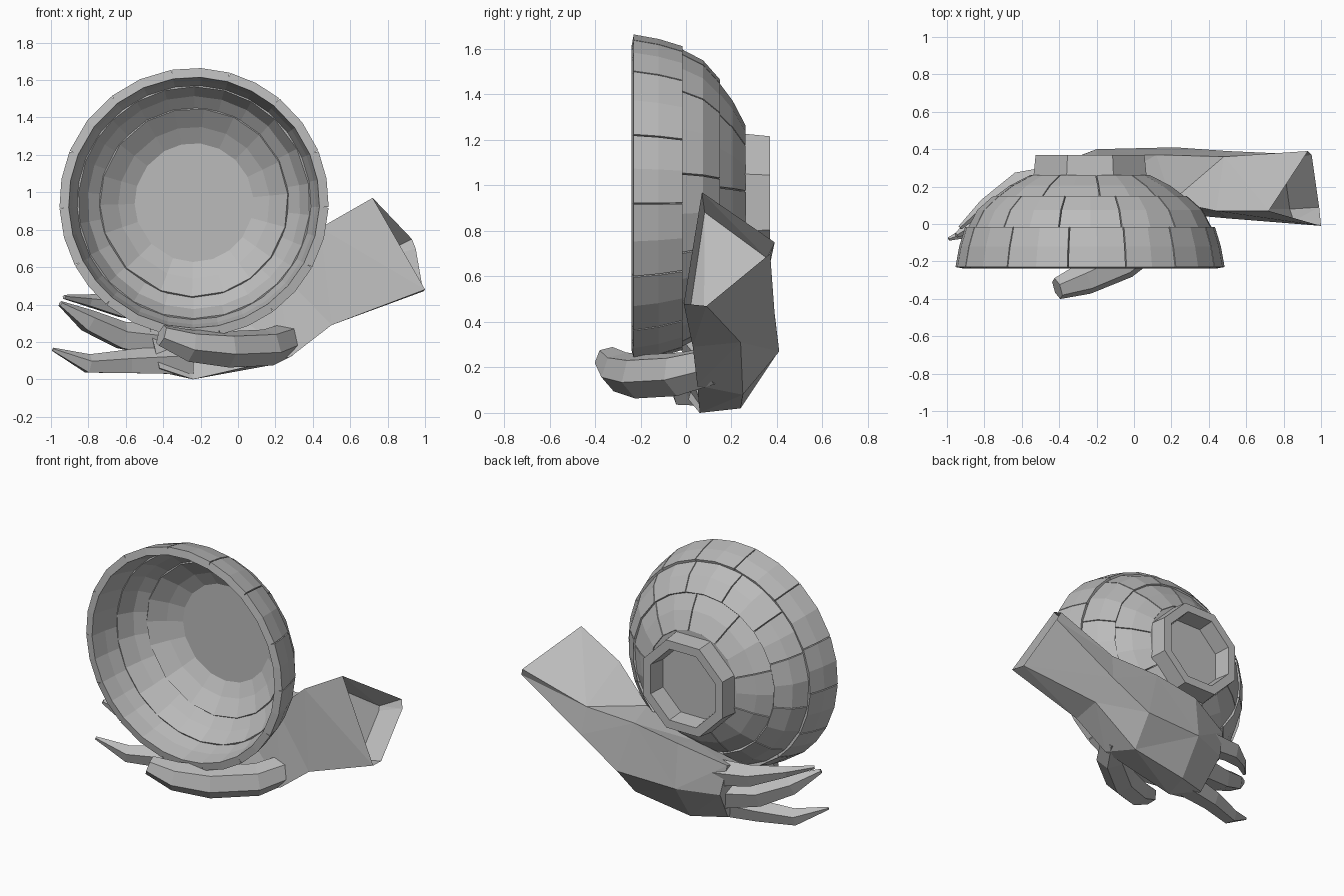
import bpy, bmesh, random
from math import sin, cos, pi
from mathutils import Vector

random.seed(4)
if "Cube" in bpy.data.objects:
    bpy.data.objects.remove(bpy.data.objects["Cube"])

stone = bpy.data.materials.new("stone_grey")
stone.use_nodes = True
GREY = (0.5, 0.5, 0.5, 1)
stone.diffuse_color = GREY
stone.node_tree.nodes["Principled BSDF"].inputs["Base Color"].default_value = GREY

CENTRE = Vector((-0.235, 0, 0.945))


def finish(name, bm, thickness=0):
    if not thickness:
        bmesh.ops.recalc_face_normals(bm, faces=bm.faces)
    mesh = bpy.data.meshes.new(name)
    bm.to_mesh(mesh)
    bm.free()
    mesh.materials.append(stone)
    obj = bpy.data.objects.new(name, mesh)
    bpy.context.collection.objects.link(obj)
    if thickness:
        mod = obj.modifiers.new("thickness", "SOLIDIFY")
        mod.thickness = thickness
        mod.offset = -1
    return obj


def polar(r, y, angle):
    return CENTRE + Vector((r * cos(angle), y, r * sin(angle)))


def panel_band(name, profile, panels, shift, wall, gap=0.003):
    """A ring of separate curved slabs following a (radius, depth) profile."""
    bm = bmesh.new()
    step = 2 * pi / panels
    starts = [(i + shift + random.uniform(-0.15, 0.15)) * step for i in range(panels)]
    starts.append(starts[0] + 2 * pi)
    for a, b in zip(starts, starts[1:]):
        rows = []
        for r, y in profile:
            cut = gap / r
            rows.append([bm.verts.new(polar(r, y, a + cut + (b - a - 2 * cut) * k / 2))
                         for k in range(3)])
        for low, high in zip(rows, rows[1:]):
            for k in range(2):
                bm.faces.new((low[k], high[k], high[k + 1], low[k + 1]))
    return finish(name, bm, wall)


# Hollow bowl, opening forward, from staggered slabs that tuck under each other
panel_band("bowl_rim", [(0.72, -0.23), (0.70, -0.12), (0.668, -0.015)], 14, 0.0, 0.05)
panel_band("bowl_side", [(0.66, -0.03), (0.605, 0.075), (0.52, 0.15)], 12, 0.4, 0.045)
panel_band("bowl_shoulder", [(0.53, 0.13), (0.43, 0.205), (0.32, 0.262)], 9, 0.1, 0.045)

# Flat closed floor of the bowl
bm = bmesh.new()
sides = 18
bmesh.ops.create_cone(bm, cap_ends=True, segments=sides, radius1=0.36, radius2=0.32, depth=0.045)
for v in bm.verts:
    v.co = CENTRE + Vector((v.co.x, v.co.z + 0.235, v.co.y))
finish("bowl_floor", bm)

# Raised octagonal foot ring on the back of the bowl
bm = bmesh.new()
foot = [(0.33, 0.23), (0.315, 0.37), (0.255, 0.37), (0.24, 0.25)]
drop = Vector((0, 0, 0.02))
rings = [[bm.verts.new(polar(r, y, (i + 0.5) * pi / 4) - drop) for i in range(8)]
         for r, y in foot]
for low, high in zip(rings, rings[1:] + rings[:1]):
    for i in range(8):
        j = (i + 1) % 8
        bm.faces.new((low[i], high[i], high[j], low[j]))
finish("foot_ring", bm)


def loft(sections):
    """Skin matching point loops and cap both ends; returns the bmesh and first cap."""
    bm = bmesh.new()
    rings = [[bm.verts.new(p) for p in sec] for sec in sections]
    n = len(rings[0])
    for low, high in zip(rings, rings[1:]):
        for i in range(n):
            j = (i + 1) % n
            bm.faces.new((low[i], low[j], high[j], high[i]))
    first = bm.faces.new(rings[0])
    bm.faces.new(rings[-1])
    return bm, first


# Wrist and palm: front top, back top, back, underside, front bottom
arm = [
    [(0.72, 0.07, 0.97), (0.93, 0.39, 0.75), (0.95, 0.37, 0.70), (0.99, 0.09, 0.47), (1.0, -0.01, 0.48)],
    [(0.44, 0.07, 0.81), (0.48, 0.36, 0.61), (0.50, 0.39, 0.43), (0.52, 0.24, 0.31), (0.50, 0.03, 0.29)],
    [(0.20, 0.12, 0.60), (0.12, 0.37, 0.60), (0.22, 0.41, 0.27), (0.20, 0.25, 0.08), (0.28, 0.05, 0.12)],
    [(-0.2, 0.19, 0.50), (-0.2, 0.37, 0.55), (-0.2, 0.40, 0.26), (-0.2, 0.24, 0.02), (-0.24, 0.06, 0.0)],
    [(-0.5, 0.12, 0.40), (-0.5, 0.28, 0.45), (-0.46, 0.30, 0.25), (-0.42, 0.16, 0.04), (-0.42, 0.01, 0.06)],
]
bm, end = loft(arm)
bmesh.ops.recalc_face_normals(bm, faces=bm.faces)
# Sunken opening at the cut wrist
bmesh.ops.inset_region(bm, faces=[end], thickness=0.035)
bmesh.ops.translate(bm, verts=end.verts, vec=(-0.14, 0, -0.06))
bmesh.ops.triangulate(bm, faces=bm.faces)
finish("wrist_and_palm", bm)


def finger(name, path, sides=5):
    """Faceted finger swept through (x, y, z, radius) joints."""
    points = [Vector(p[:3]) for p in path]
    sections = []
    for k, p in enumerate(path):
        along = (points[min(k + 1, len(path) - 1)] - points[max(k - 1, 0)]).normalized()
        side = along.cross(Vector((0, 0, 1))).normalized()
        up = side.cross(along)
        sections.append([points[k] + p[3] * (side * cos(t) + up * sin(t))
                         for t in (2 * pi * (i + 0.25) / sides for i in range(sides))])
    bm, _ = loft(sections)
    finish(name, bm)


finger("thumb", [(0.26, 0.12, 0.21, 0.09), (0.16, -0.03, 0.17, 0.1), (-0.06, -0.2, 0.16, 0.1),
                 (-0.26, -0.29, 0.18, 0.09), (-0.41, -0.345, 0.235, 0.06)], 6)
finger("lower_finger", [(-0.25, 0.12, 0.1, 0.09), (-0.58, 0.06, 0.09, 0.07),
                        (-0.8, -0.01, 0.08, 0.055), (-0.99, -0.08, 0.16, 0.01)])
finger("middle_finger", [(-0.4, 0.16, 0.2, 0.1), (-0.62, 0.11, 0.23, 0.08),
                         (-0.8, 0.03, 0.31, 0.065), (-0.95, -0.06, 0.405, 0.015)])
finger("upper_finger", [(-0.35, 0.24, 0.36, 0.09), (-0.62, 0.21, 0.39, 0.07),
                        (-0.8, 0.1, 0.42, 0.035), (-0.93, -0.02, 0.44, 0.012)])
